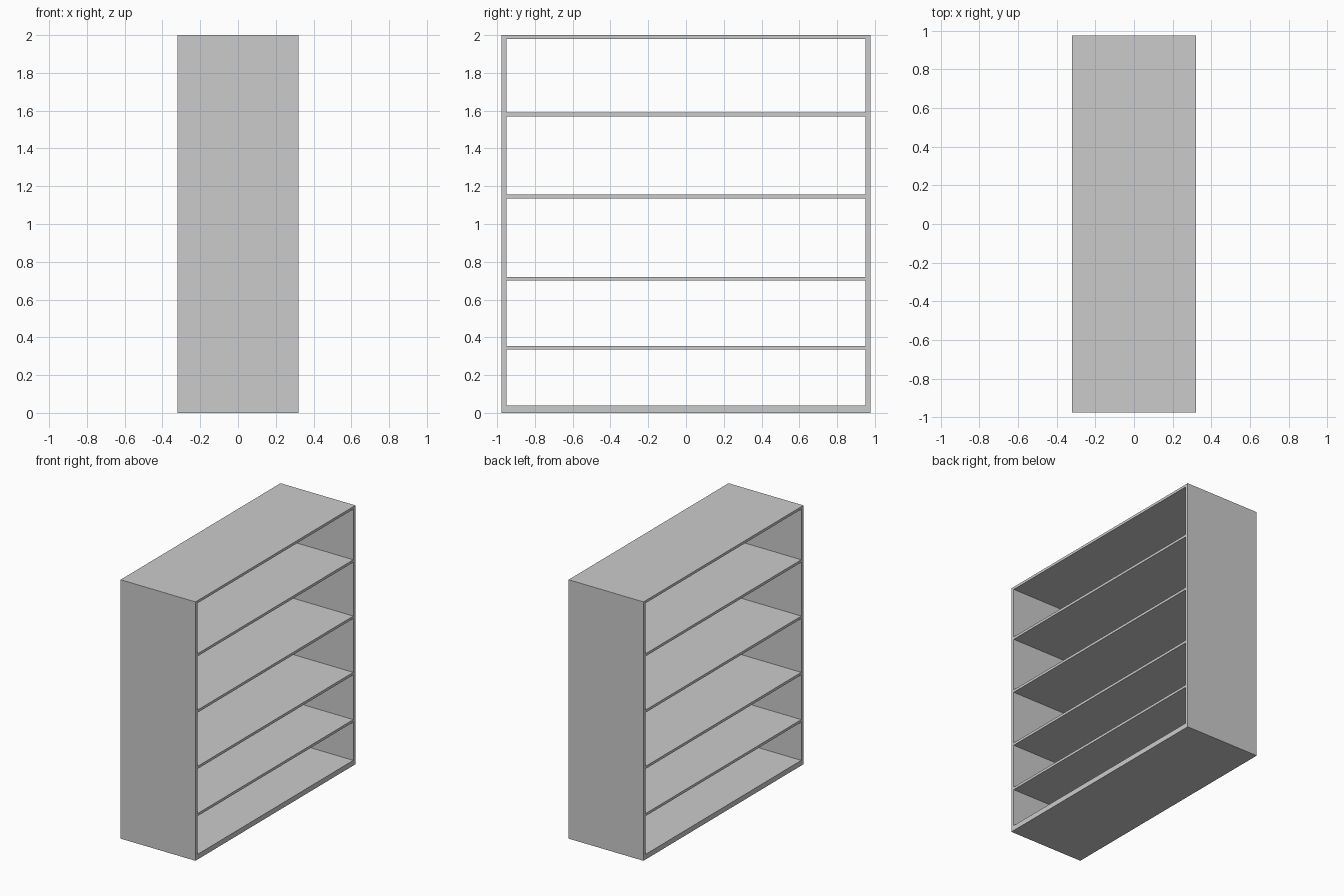
import bpy, bmesh

if "Cube" in bpy.data.objects:
    bpy.data.objects.remove(bpy.data.objects["Cube"])

DEPTH = 0.32      # half depth along x
OUT_Y = 0.976     # outer half width
IN_Y = 0.95       # inner half width


def finish(name, bm):
    bmesh.ops.recalc_face_normals(bm, faces=bm.faces)
    mesh = bpy.data.meshes.new(name)
    bm.to_mesh(mesh)
    bm.free()
    obj = bpy.data.objects.new(name, mesh)
    bpy.context.collection.objects.link(obj)
    return obj


def box(name, y0, y1, z0, z1):
    bm = bmesh.new()
    bmesh.ops.create_cube(bm, size=1)
    bmesh.ops.scale(bm, vec=(2 * DEPTH, y1 - y0, z1 - z0), verts=bm.verts)
    bmesh.ops.translate(bm, vec=(0, (y0 + y1) / 2, (z0 + z1) / 2), verts=bm.verts)
    return finish(name, bm)


def rect(y, z0, z1):
    return [(-y, z0), (y, z0), (y, z1), (-y, z1)]


# Outer frame: one open-ended rectangular ring (sides, top, thicker base)
bm = bmesh.new()
loops = [[bm.verts.new((x, y, z)) for y, z in profile]
         for x, profile in ((-DEPTH, rect(OUT_Y, 0, 2)), (DEPTH, rect(OUT_Y, 0, 2)),
                            (DEPTH, rect(IN_Y, 0.04, 1.98)), (-DEPTH, rect(IN_Y, 0.04, 1.98)))]
for a, b in zip(loops, loops[1:] + loops[:1]):
    for i in range(4):
        j = (i + 1) % 4
        bm.faces.new((a[i], a[j], b[j], b[i]))
finish("outer_frame", bm)

# Shelves between the sides, given by their top heights
for n, top in enumerate((0.355, 0.72, 1.155, 1.59), 1):
    box(f"shelf_{n}", -IN_Y, IN_Y, top - 0.02, top)
